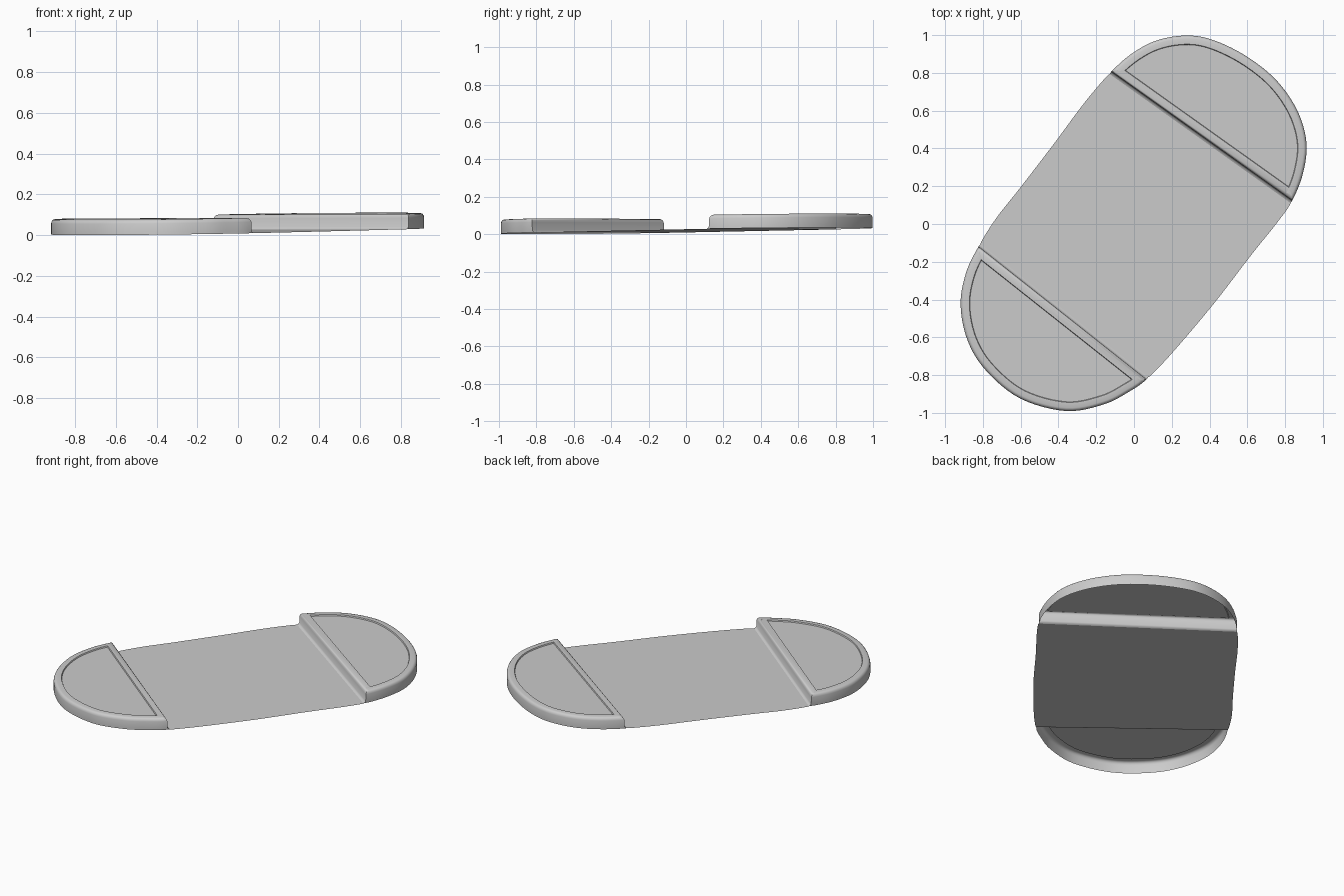
import bpy, bmesh
from mathutils import Vector

cube = bpy.data.objects.get("Cube")
if cube:
    bpy.data.objects.remove(cube, do_unlink=True)

grey = bpy.data.materials.new("light_grey")
grey.use_nodes = True
colour = (0.6, 0.6, 0.6, 1)
grey.diffuse_color = colour
grey.node_tree.nodes["Principled BSDF"].inputs["Base Color"].default_value = colour

# Outline control points, counter-clockwise, in four consecutive runs
back_arc = [(.838, .124), (.895, .27), (.913, .431), (.865, .6), (.755, .76), (.6, .885),
            (.43, .97), (.288, .998), (.13, .975), (0, .91)]
right_side = [(-.12, .807), (-.26, .645), (-.42, .43), (-.6, .195), (-.73, .03)]
front_arc = [(-.823, -.119), (-.89, -.26), (-.918, -.43), (-.88, -.62), (-.78, -.78),
             (-.6, -.925), (-.36, -.99), (-.16, -.955), (-.03, -.89)]
left_side = [(.066, -.823), (.2, -.685), (.42, -.425), (.62, -.165), (.76, .01)]
runs = [back_arc, right_side, front_arc, left_side]
STEPS = 6
FOOT = 0.016


def smooth_loop(points):
    """Closed Catmull-Rom curve through the points."""
    pts = [Vector(p) for p in points]
    n = len(pts)
    out = []
    for i in range(n):
        a, b, c, d = (pts[(i + k) % n] for k in (-1, 0, 1, 2))
        for s in range(STEPS):
            t = s / STEPS
            out.append(b + (c - a) * t / 2 + (a * 2 - b * 5 + c * 4 - d) * t * t / 2
                       + (b * 3 - a - c * 3 + d) * t ** 3 / 2)
    return out


def inset(loop, dist):
    """Offset a counter-clockwise loop inwards with mitred corners."""
    out = []
    for i, p in enumerate(loop):
        e1 = (p - loop[i - 1]).normalized()
        e2 = (loop[(i + 1) % len(loop)] - p).normalized()
        n1, n2 = Vector((-e1.y, e1.x)), Vector((-e2.y, e2.x))
        out.append(p + (n1 + n2) * dist / (1 + n1.dot(n2)))
    return out


def push_chord(loop, dist):
    """Move the straight side (last to first point) outwards."""
    out = [p.copy() for p in loop]
    e = (loop[0] - loop[-1]).normalized()
    for k in (0, -1):
        out[k] += Vector((e.y, -e.x)) * dist
    return out


def lift(p, h):
    """Place a plan point on the gently tilted base plane."""
    return Vector((p.x, p.y, .018 + .0115 * (p.x + p.y) + h))


def finish(name, bm):
    mesh = bpy.data.meshes.new(name)
    bm.to_mesh(mesh)
    bm.free()
    mesh.materials.append(grey)
    obj = bpy.data.objects.new(name, mesh)
    bpy.context.collection.objects.link(obj)
    bpy.ops.object.select_all(action='DESELECT')
    obj.select_set(True)
    bpy.context.view_layer.objects.active = obj
    bpy.ops.object.shade_smooth_by_angle(angle=.7)


def raised_end(name, loop):
    # (inset, height, outward push of the straight riser)
    profile = [(0, 0, FOOT), (0, .004, .008), (0, .012, .002), (0, .055, 0), (.003, .065, 0),
               (.009, .072, 0), (.017, .075, 0), (.046, .075, 0), (.049, .068, 0)]
    bm = bmesh.new()
    rings = []
    for d, h, push in profile:
        ring = push_chord(inset(loop, d), push)
        rings.append([bm.verts.new(lift(p, h)) for p in ring])
    n = len(loop)
    for low, high in zip(rings, rings[1:]):
        for i in range(n):
            j = (i + 1) % n
            bm.faces.new((low[i], low[j], high[j], high[i]))
    bm.faces.new(rings[-1])
    finish(name, bm)


outline = smooth_loop([p for run in runs for p in run])
starts = [STEPS * sum(len(r) for r in runs[:k]) for k in range(5)]
back = outline[starts[0]:starts[1] + 1]
right = outline[starts[1] + 1:starts[2]]
front = outline[starts[2]:starts[3] + 1]
left = outline[starts[3] + 1:]

# Hollow raised ends, open underneath
raised_end("back_raised_end", back)
raised_end("front_raised_end", front)

# Thin middle sheet between the feet of the two risers
back_foot, front_foot = push_chord(back, FOOT), push_chord(front, FOOT)
sheet = [back_foot[-1]] + right + [front_foot[0], front_foot[-1]] + left + [back_foot[0]]
bm = bmesh.new()
bm.faces.new([bm.verts.new(lift(p, 0)) for p in sheet])
finish("middle_sheet", bm)
